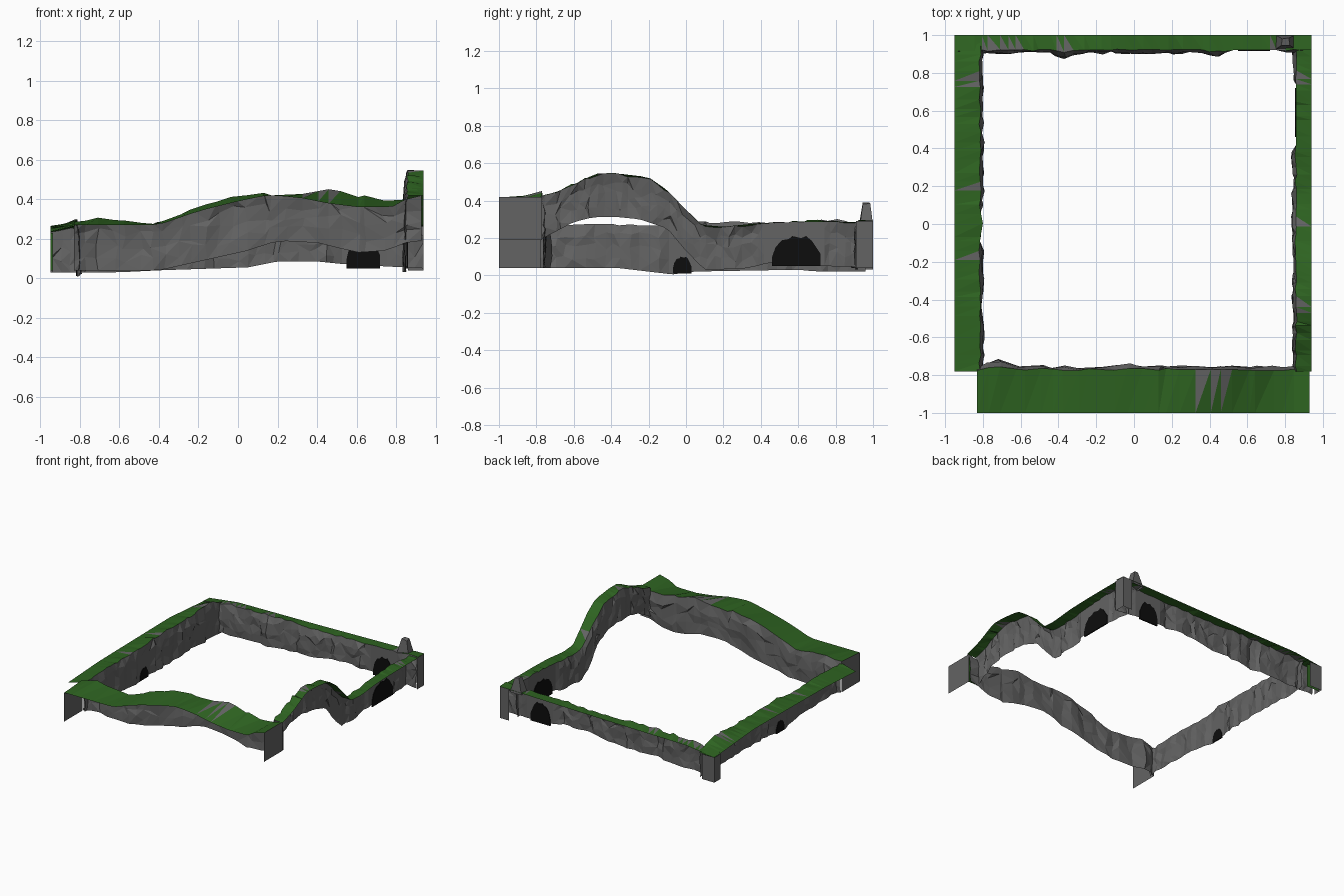
import bpy, bmesh, math, random
from mathutils import Vector

if "Cube" in bpy.data.objects:
    bpy.data.objects.remove(bpy.data.objects["Cube"])

random.seed(7)


def material(name, rgb):
    m = bpy.data.materials.new(name)
    m.diffuse_color = (*rgb, 1)
    m.use_nodes = True
    m.node_tree.nodes["Principled BSDF"].inputs["Base Color"].default_value = m.diffuse_color
    return m


ROCK = material("grey rock", (0.125, 0.125, 0.125))
GRASS = material("green grass", (0.027, 0.125, 0.015))
DARK = material("cave black", (0.004, 0.004, 0.004))


def finish(bm, name, mats):
    me = bpy.data.meshes.new(name)
    bm.to_mesh(me)
    bm.free()
    for m in mats:
        me.materials.append(m)
    ob = bpy.data.objects.new(name, me)
    bpy.context.collection.objects.link(ob)
    return ob


def lerp(profile, t):
    # piecewise linear height along a wall
    if t <= profile[0][0]:
        return profile[0][1]
    for (a, za), (b, zb) in zip(profile, profile[1:]):
        if t <= b:
            return za + (zb - za) * (t - a) / (b - a)
    return profile[-1][1]


def wall(name, place, span, cols, depth, bottom, top, outer_top, jag, cave=None, bumps=(), bare=()):
    """Jagged cliff face with a grass strip; place(t, inward, z) gives a point."""
    t0, t1 = span
    step = (t1 - t0) / cols
    ts = [t0 + step * (i + (random.uniform(-.3, .3) if 0 < i < cols else 0)) for i in range(cols + 1)]
    rows = 4
    grid = []
    for i, t in enumerate(ts):
        calm = cave and cave[0] - .045 < t < cave[1] + .045
        zb, zt = lerp(bottom, t), lerp(top, t)
        if 0 < i < cols:
            zt += random.uniform(-.008, .008)
        bump = sum(h * max(0, 1 - abs(t - c) / w) for c, w, h in bumps)
        push = random.uniform(0, jag)
        col = []
        for r in range(rows + 1):
            f = r / rows
            if r == rows:
                off = bump * .4 + (0 if calm else random.uniform(-.006, .006))
            else:
                off = 0 if calm else bump + push * .5 + random.uniform(0, jag) * .6
            shift = 0 if calm or i in (0, cols) or r in (0, rows) else random.uniform(-.2, .2)
            zj = 0 if r in (0, rows) else random.uniform(-.1, .1)
            col.append(place(t + shift * step, off, zb + (zt - zb) * (f + zj)))
        grid.append(col)
    # rock face
    bm = bmesh.new()
    vs = [[bm.verts.new(p) for p in col] for col in grid]
    for a, b in zip(vs, vs[1:]):
        for r in range(rows):
            if random.random() < .5:
                bm.faces.new((a[r], b[r], b[r + 1]))
                bm.faces.new((a[r], b[r + 1], a[r + 1]))
            else:
                bm.faces.new((a[r], b[r], a[r + 1]))
                bm.faces.new((b[r], b[r + 1], a[r + 1]))
    finish(bm, name + "_cliff", [ROCK])
    # grass strip, with bare rock in a few places
    bm = bmesh.new()
    inner = [bm.verts.new(c[rows]) for c in grid]
    outer = [bm.verts.new(place(t, -depth, lerp(outer_top, t))) for t in ts]
    for i in range(cols):
        f1 = bm.faces.new((inner[i], inner[i + 1], outer[i]))
        f2 = bm.faces.new((inner[i + 1], outer[i + 1], outer[i]))
        mid = (ts[i] + ts[i + 1]) / 2
        if any(a < mid < b for a, b in bare):
            f1.material_index = 1
    finish(bm, name + "_grass", [GRASS, ROCK])


# ---- four walls -------------------------------------------------------
wall("front", lambda t, o, z: (t, -.77 + o, z), (-.83, .93), 26, .23,
     [(-.83, .04), (-.4, .04), (.05, .14), (.2, .19), (.4, .18), (.6, .13), (.75, .14), (.85, .18), (.93, .19)],
     [(-.83, .285), (-.74, .305), (-.6, .285), (-.4, .28), (-.2, .37), (0, .42), (.1, .43), (.25, .42),
      (.46, .455), (.6, .42), (.75, .39), (.83, .39), (.93, .42)],
     [(-.83, .27), (-.4, .27), (-.2, .34), (0, .39), (.15, .42), (.3, .41), (.45, .38), (.6, .36), (.78, .36),
      (.85, .4), (.93, .42)],
     .025, bumps=[(-.73, .1, .04), (-.05, .05, .02)], bare=[(.32, .55)])

wall("back", lambda t, o, z: (t, .92 - o, z), (-.94, .94), 42, .08,
     [(-.94, .03), (-.6, .03), (-.4, .04), (.05, .055), (.2, .085), (.4, .085), (.55, .07), (.94, .05)],
     [(-.94, .24), (-.7, .27), (-.3, .28), (.2, .27), (.5, .28), (.94, .29)],
     [(-.94, .23), (-.7, .26), (0, .27), (.94, .29)],
     .022, cave=(.55, .72), bumps=[(-.37, .07, .035), (.43, .06, .02)], bare=[(-.8, -.6), (-.4, -.3), (.72, .8)])

wall("left", lambda t, o, z: (-.815 + o, t, z), (-.78, .96), 36, .135,
     [(-.78, .04), (-.37, .04), (-.2, .02), (-.07, .005), (.03, .02), (.6, .03), (.7, .02), (.96, .02)],
     [(-.78, .27), (-.4, .275), (-.2, .265), (0, .28), (.3, .285), (.6, .28), (.8, .3), (.96, .25)],
     [(-.78, .235), (-.4, .255), (0, .26), (.5, .265), (.96, .23)],
     .025, cave=(-.07, .03), bumps=[(0, .08, .04)], bare=[(.74, .83), (-.22, -.16), (.17, .23)])

wall("right", lambda t, o, z: (.857 - o, t, z), (-.78, .93), 44, .083,
     [(-.78, .19), (-.6, .285), (-.5, .31), (-.4, .315), (-.25, .3), (-.1, .25), (0, .13), (.1, .03), (.3, .035),
      (.38, .05), (.45, .07), (.72, .05), (.93, .045)],
     [(-.78, .42), (-.65, .46), (-.6, .49), (-.48, .54), (-.37, .54), (-.2, .52), (-.1, .45), (0, .35), (.08, .265),
      (.2, .255), (.4, .28), (.6, .29), (.75, .29), (.93, .285)],
     [(-.78, .42), (-.65, .46), (-.48, .545), (-.37, .545), (-.2, .525), (-.1, .455), (0, .35), (.08, .27),
      (.2, .26), (.4, .28), (.6, .285), (.93, .285)],
     .025, cave=(.46, .72), bare=[(.74, .83), (-.47, -.4), (0, .05)])


# ---- flat panels closing the wall ends ---------------------------------
def panel(name, a, b, zb, za_top, zb_top, mat=ROCK):
    bm = bmesh.new()
    pts = [(*a, zb), (*b, zb), (*b, zb_top), (*a, za_top)]
    bm.faces.new([bm.verts.new(p) for p in pts])
    finish(bm, name, [mat])


panel("front_left_end", (-.83, -1), (-.83, -.77), .04, .27, .285)
panel("front_right_end", (.93, -1), (.93, -.77), .19, .42, .42)
panel("back_right_end", (.94, .91), (.94, 1), .04, .29, .29)
panel("back_right_side", (.86, 1), (.94, 1), .04, .29, .29)
panel("back_left_end", (-.95, .92), (-.95, 1), .03, .23, .23)
panel("back_left_side", (-.95, 1), (-.84, 1), .03, .23, .23)
panel("left_inner_end", (-.95, .965), (-.84, .965), .04, .23, .23, GRASS)
# grass filling the two outer corners
for name, x0, x1, z in (("left_corner_grass", -.95, -.815, .235), ("right_corner_grass", .86, .94, .292)):
    bm = bmesh.new()
    bm.faces.new([bm.verts.new(p) for p in ((x0, .92, z), (x1, .92, z + .005), (x1, 1, z), (x0, 1, z - .005))])
    finish(bm, name, [GRASS])


# ---- cave mouths: thin ragged arches seen from both sides --------------
ARCH = [(0, 0), (0, .3), (.07, .62), (.2, .86), (.34, .9), (.42, 1), (.6, .93), (.7, 1),
        (.82, .84), (.92, .6), (1, .4), (1, 0)]


def cave(name, place, lo, hi, z0, z1):
    bm = bmesh.new()
    rings = [[bm.verts.new(place(lo + (hi - lo) * u, o, z0 + (z1 - z0) * v)) for u, v in ARCH] for o in (-.0045, .0045)]
    bm.faces.new(rings[0])
    bm.faces.new(rings[1][::-1])
    for i in range(len(ARCH)):
        j = (i + 1) % len(ARCH)
        bm.faces.new((rings[0][i], rings[1][i], rings[1][j], rings[0][j]))
    bmesh.ops.recalc_face_normals(bm, faces=bm.faces)
    finish(bm, name, [DARK])


cave("right_cave", lambda t, o, z: (.857 + o, t, z), .46, .72, .05, .21)
cave("back_cave", lambda t, o, z: (t, .92 + o, z), .55, .72, .05, .21)
cave("left_cave", lambda t, o, z: (-.815 + o, t, z), -.07, .03, .01, .1)

# ---- rock spike on the back wall ----------------------------------------
bm = bmesh.new()
base = [bm.verts.new(p) for p in ((.75, .925, .27), (.85, .93, .27), (.85, 1, .27), (.75, 1, .27))]
tip = [bm.verts.new(p) for p in ((.78, .945, .39), (.825, .945, .38), (.82, .985, .385), (.785, .98, .39))]
bm.faces.new(tip)
for i in range(4):
    j = (i + 1) % 4
    bm.faces.new((base[i], base[j], tip[j], tip[i]))
finish(bm, "rock_spike", [ROCK])
